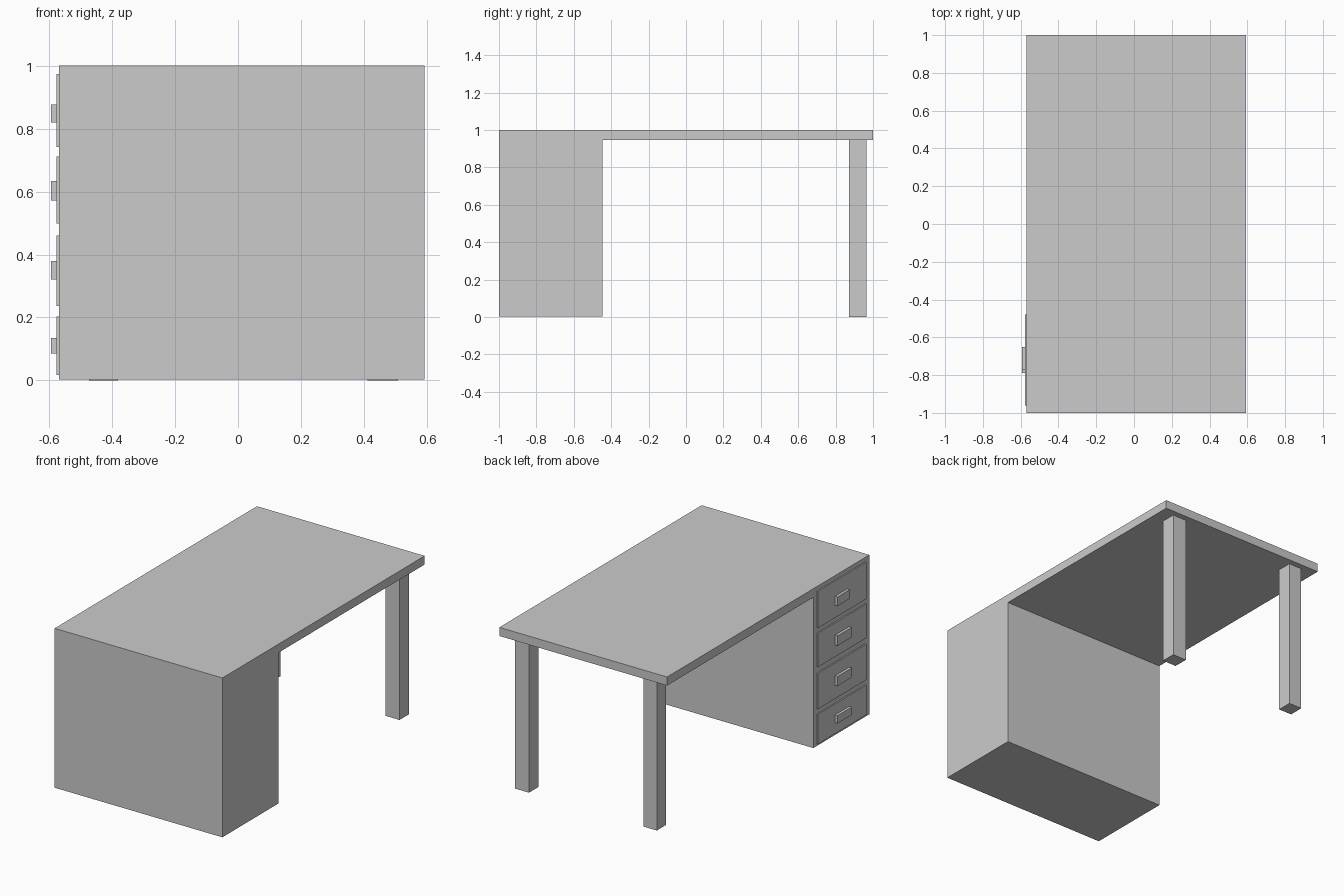
import bpy, bmesh

if "Cube" in bpy.data.objects:
    bpy.data.objects.remove(bpy.data.objects["Cube"])


def box(name, x, y, z):
    """Box from (min, max) ranges on each axis."""
    bm = bmesh.new()
    bmesh.ops.create_cube(bm, size=1)
    for v in bm.verts:
        v.co = [r[0] + (c + 0.5) * (r[1] - r[0]) for c, r in zip(v.co, (x, y, z))]
    return finish(name, bm)


def finish(name, bm):
    bmesh.ops.recalc_face_normals(bm, faces=bm.faces)
    mesh = bpy.data.meshes.new(name)
    bm.to_mesh(mesh)
    bm.free()
    obj = bpy.data.objects.new(name, mesh)
    bpy.context.collection.objects.link(obj)
    return obj


LEFT, RIGHT = -0.569, 0.592
UNDERSIDE = 0.946

# Desktop and drawer cabinet: one L-shaped side profile (y, z), extruded across x
profile = [(-1, 0.003), (-0.446, 0.003), (-0.446, UNDERSIDE),
           (1, UNDERSIDE), (1, 1), (-1, 1)]
bm = bmesh.new()
side = bm.faces.new([bm.verts.new((LEFT, y, z)) for y, z in profile])
ext = bmesh.ops.extrude_face_region(bm, geom=[side], use_keep_orig=True)
new_verts = [g for g in ext["geom"] if isinstance(g, bmesh.types.BMVert)]
bmesh.ops.translate(bm, vec=(RIGHT - LEFT, 0, 0), verts=new_verts)
finish("desktop_and_cabinet", bm)

# Two square legs at the open end
for name, x in (("left_leg", (-0.473, -0.382)), ("right_leg", (0.412, 0.508))):
    box(name, x, (0.871, 0.964), (0, UNDERSIDE))

# Drawer fronts and handles: (front z range, handle z range, handle y range)
drawers = [((0.017, 0.203), (0.086, 0.135), (-0.79, -0.65)),
           ((0.236, 0.460), (0.320, 0.380), (-0.79, -0.65)),
           ((0.498, 0.711), (0.572, 0.634), (-0.79, -0.65)),
           ((0.742, 0.973), (0.820, 0.877), (-0.77, -0.65))]
for i, (front_z, handle_z, handle_y) in enumerate(drawers, 1):
    box(f"drawer_front_{i}", (-0.577, LEFT), (-0.96, -0.48), front_z)
    box(f"drawer_handle_{i}", (-0.594, -0.577), handle_y, handle_z)
